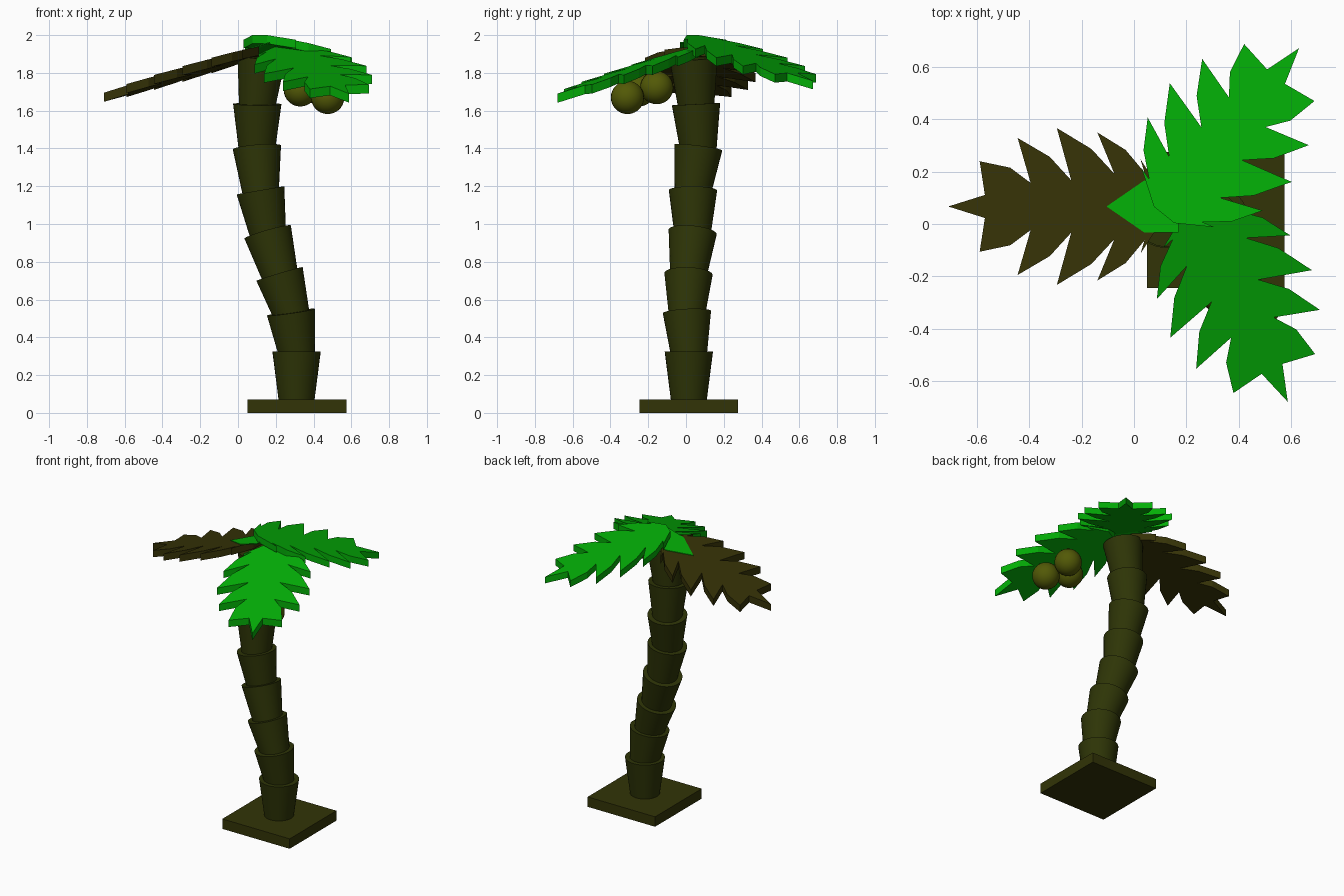
import bpy, bmesh, math
from mathutils import Vector

if "Cube" in bpy.data.objects:
    bpy.data.objects.remove(bpy.data.objects["Cube"])


def material(name, rgb):
    m = bpy.data.materials.new(name)
    m.diffuse_color = (*rgb, 1)
    m.use_nodes = True
    m.node_tree.nodes["Principled BSDF"].inputs["Base Color"].default_value = m.diffuse_color
    return m


BARK = material("dark bark", (0.027, 0.035, 0.002))
SOIL = material("dark soil", (0.032, 0.034, 0.002))
DRY = material("dry brown", (0.036, 0.032, 0.002))
GREEN = material("leaf green", (0.001, 0.42, 0.002))
NUT = material("olive", (0.085, 0.1, 0.002))


def finish(obj, name, mat):
    obj.name = name
    obj.data.materials.append(mat)
    return obj


# Square base slab
bpy.ops.mesh.primitive_cube_add(size=1, location=(0.312, 0.015, 0.035))
base = finish(bpy.context.object, "base", SOIL)
base.scale = (0.526, 0.52, 0.07)

# Trunk: flared segments stacked along a bent path
path = [(0.31, 0.015, 0.06), (0.31, 0.015, 0.325), (0.28, 0.005, 0.533),
        (0.22, 0.013, 0.735), (0.157, 0.035, 0.957), (0.119, 0.037, 1.178),
        (0.1, 0.065, 1.405), (0.102, 0.053, 1.635), (0.125, 0.04, 1.88)]
for i in range(len(path) - 1):
    a, b = Vector(path[i]), Vector(path[i + 1])
    d = (b - a).normalized()
    if i:
        a -= d * 0.03
    bpy.ops.mesh.primitive_cone_add(vertices=32, radius1=0.094, radius2=0.128,
                                    depth=(b - a).length, location=(a + b) / 2)
    seg = finish(bpy.context.object, f"trunk_segment_{i + 1}", BARK)
    seg.rotation_euler = d.to_track_quat('Z', 'Y').to_euler()
    bpy.ops.object.shade_smooth_by_angle(angle=math.radians(35))

# Half outline of a leaf: lobe tips and notches (distance from root, half width)
NOTCH = [(0.68, 0.044), (0.505, 0.09), (0.35, 0.10), (0.185, 0.125), (0.07, 0.13)]
LOBE = [(0.70, 0.173), (0.555, 0.262), (0.405, 0.30), (0.25, 0.283), (0.085, 0.18)]
HALF = []
for i, (n, t) in enumerate(zip(NOTCH, LOBE)):
    HALF += [n, t]
    if i < 4:  # bulging rear edge of the lobe
        m = NOTCH[i + 1]
        HALF.append((t[0] * 0.4 + m[0] * 0.6, t[1] * 0.4 + m[1] * 0.6 + 0.025))
HALF.append((0.0, 0.05))
LEAF = [(0.82, 0)] + HALF + [(d, -v) for d, v in reversed(HALF)]


def plate(name, outline, root, angle, slope, roll, thick, mat):
    """Sloping flat plate; root is on the top face, left side is +v."""
    c, s = math.cos(math.radians(angle)), math.sin(math.radians(angle))
    bm = bmesh.new()
    top = [bm.verts.new((root[0] + d * c - v * s, root[1] + d * s + v * c,
                         root[2] - d * slope + v * roll)) for d, v in outline]
    face = bm.faces.new(top)
    ext = bmesh.ops.extrude_face_region(bm, geom=[face], use_keep_orig=True)
    low = [g for g in ext["geom"] if isinstance(g, bmesh.types.BMVert)]
    bmesh.ops.translate(bm, verts=low, vec=(0, 0, -thick))
    bmesh.ops.triangulate(bm, faces=[f for f in bm.faces if len(f.verts) > 4])
    bmesh.ops.recalc_face_normals(bm, faces=bm.faces)
    me = bpy.data.meshes.new(name)
    bm.to_mesh(me)
    bm.free()
    obj = bpy.data.objects.new(name, me)
    bpy.context.collection.objects.link(obj)
    return finish(obj, name, mat)


# Three leaves
plate("back_leaf", LEAF, (0.115, 0.035, 2.0), 51, 0.295, 0, 0.045, GREEN)
plate("front_leaf", LEAF, (0.235, 0.06, 1.94), -64.5, 0.305, 0.07, 0.048, GREEN)
plate("dry_leaf", LEAF, (0.11, 0.067, 1.937), 180, 0.295, 0.06, 0.048, DRY)

# Green tip lying over the root of the dry leaf
plate("leaf_root_tip", [(0.215, 0), (0.07, 0.1), (-0.06, 0.1), (-0.06, -0.09), (0.07, -0.1)],
      (0.11, 0.067, 1.941), 180, 0.295, 0.06, 0.006, GREEN)

# Coconuts
for i, p in enumerate([(0.475, -0.31, 1.67), (0.33, -0.25, 1.71), (0.42, -0.155, 1.722)]):
    bpy.ops.mesh.primitive_uv_sphere_add(segments=24, ring_count=14, radius=0.088, location=p)
    finish(bpy.context.object, f"coconut_{i + 1}", NUT)
    bpy.ops.object.shade_smooth_by_angle(angle=math.radians(40))
